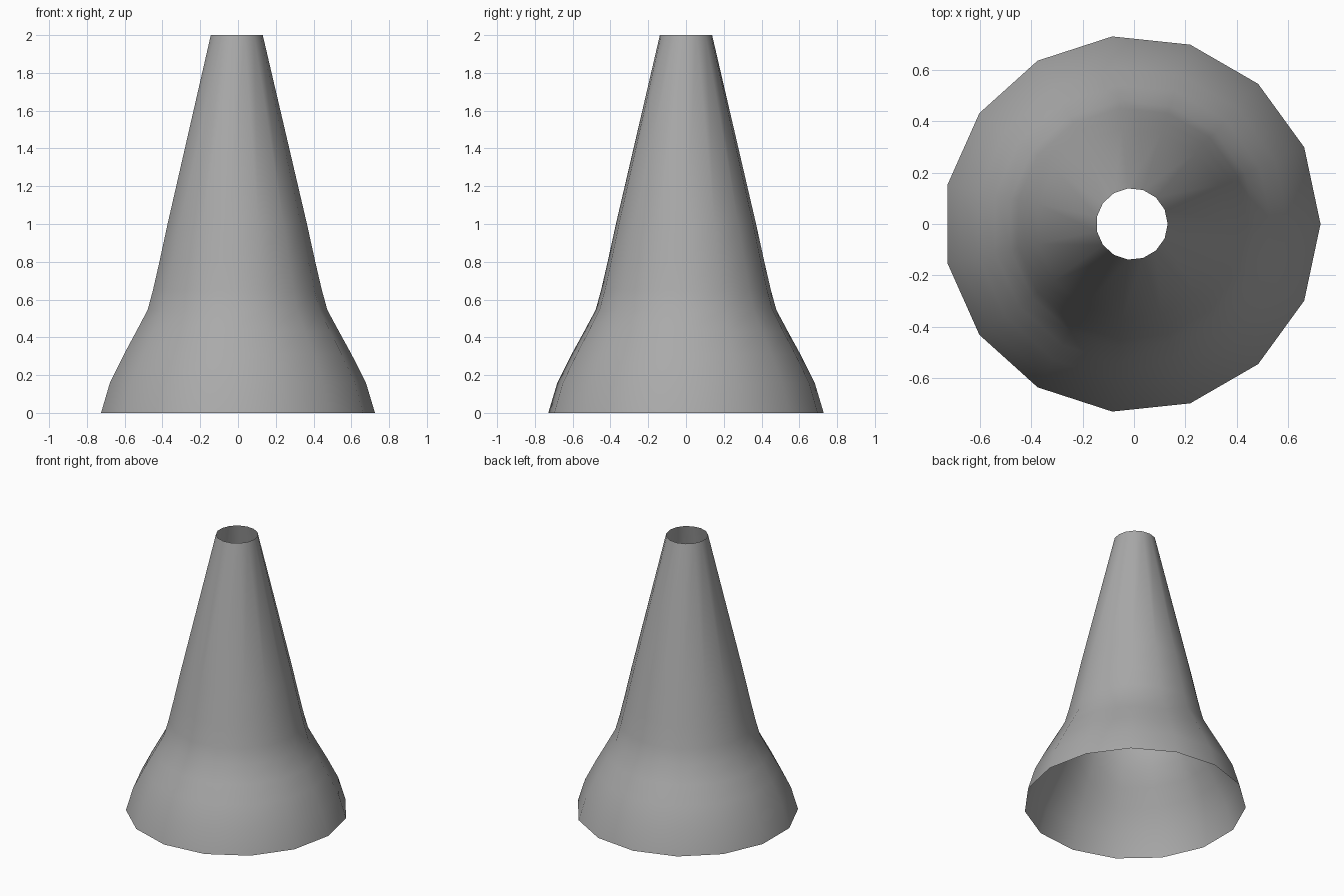
import bpy
import math

cube = bpy.data.objects.get("Cube")
if cube:
    bpy.data.objects.remove(cube, do_unlink=True)

SIDES = 15
CENTRE_X = -0.008

# Plain grey surface
grey = bpy.data.materials.new("grey")
grey.use_nodes = True
colour = (0.4, 0.4, 0.4, 1)
grey.diffuse_color = colour
grey.node_tree.nodes["Principled BSDF"].inputs["Base Color"].default_value = colour

# Radius and height from the flared foot up to the open rim
profile = [(0.733, 0), (0.685, 0.16), (0.609, 0.31), (0.543, 0.43), (0.481, 0.545),
           (0.452, 0.65), (0.417, 0.8), (0.373, 1.0), (0.139, 2.0)]

# Open, single-walled shell lathed around z
verts = []
for radius, z in profile:
    for i in range(SIDES):
        a = math.tau * i / SIDES
        verts.append((CENTRE_X + radius * math.cos(a), radius * math.sin(a), z))
faces = []
for ring in range(len(profile) - 1):
    for i in range(SIDES):
        a, b = ring * SIDES + i, ring * SIDES + (i + 1) % SIDES
        faces.append((a, b, b + SIDES, a + SIDES))

mesh = bpy.data.meshes.new("flared_cone_shell")
mesh.from_pydata(verts, [], faces)
mesh.materials.append(grey)
mesh.shade_smooth()
shell = bpy.data.objects.new("flared_cone_shell", mesh)
bpy.context.collection.objects.link(shell)
